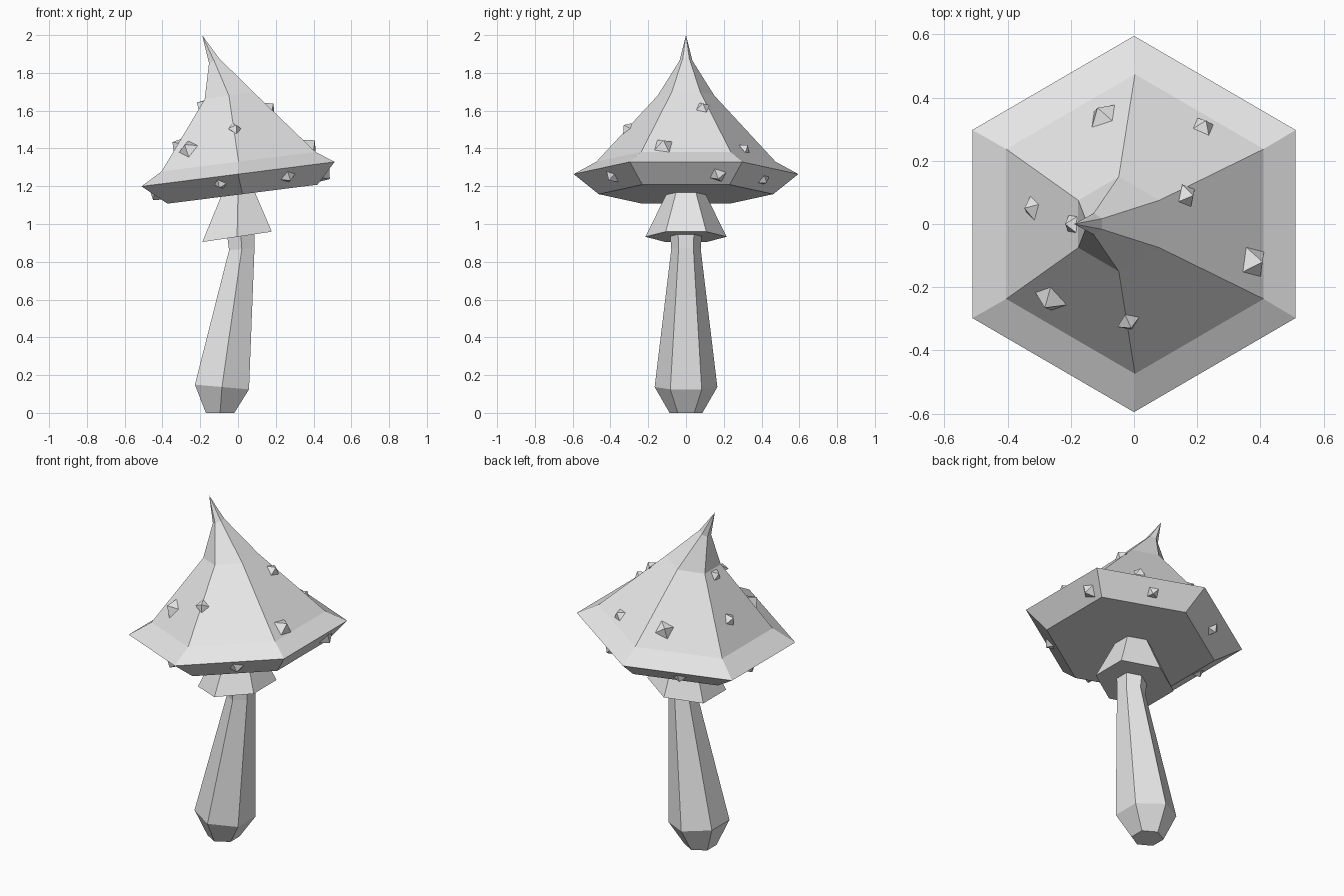
import bpy, bmesh, math
from mathutils import Vector, Matrix
from mathutils.bvhtree import BVHTree

if "Cube" in bpy.data.objects:
    bpy.data.objects.remove(bpy.data.objects["Cube"], do_unlink=True)

# One pale grey for every part
grey = bpy.data.materials.new("pale_grey")
grey.use_nodes = True
grey.diffuse_color = (0.8, 0.8, 0.8, 1)
grey.node_tree.nodes["Principled BSDF"].inputs["Base Color"].default_value = (0.8, 0.8, 0.8, 1)


def finish(name, bm):
    mesh = bpy.data.meshes.new(name)
    bm.to_mesh(mesh)
    bm.free()
    mesh.materials.append(grey)
    obj = bpy.data.objects.new(name, mesh)
    bpy.context.collection.objects.link(obj)
    return obj


def hex_loft(rings):
    """Join tilted hexagon rings given as (centre x, z, radius, tilt); zero radius ends in a tip."""
    bm = bmesh.new()
    loops = []
    for cx, z, r, tilt in rings:
        count = 6 if r else 1
        angles = [math.radians(30 + 60 * i) for i in range(count)]
        loops.append([bm.verts.new((cx + r * math.cos(a) * math.cos(tilt),
                                    r * math.sin(a),
                                    z + r * math.cos(a) * math.sin(tilt))) for a in angles])
    for low, high in zip(loops, loops[1:]):
        for i in range(6):
            j = (i + 1) % 6
            if len(high) == 1:
                bm.faces.new((low[i], low[j], high[0]))
            else:
                bm.faces.new((low[i], low[j], high[j], high[i]))
    for loop in (loops[0], loops[-1]):
        if len(loop) == 6:
            bm.faces.new(loop)
    bmesh.ops.recalc_face_normals(bm, faces=bm.faces)
    return bm


# Bent stem
finish("stem", hex_loft([
    (-0.095, 0, 0.087, 0),
    (-0.085, 0.137, 0.166, -0.087),
    (0.02, 0.867, 0.078, 0.08),
    (0, 1.17, 0.1, 0.126),
]))

# Flared skirt under the cap
finish("skirt", hex_loft([
    (-0.005, 0.932, 0.215, 0.148),
    (0, 1.17, 0.098, 0.126),
]))

# Pointed, tilted cap
cap = hex_loft([
    (0.024, 1.158, 0.462, 0.126),
    (0, 1.264, 0.595, 0.126),
    (0.003, 1.33, 0.474, 0.126),
    (-0.048, 1.68, 0.15, 0.15),
    (-0.127, 1.865, 0.034, 0.45),
    (-0.19, 2.0, 0, 0),
])
surface = BVHTree.FromBMesh(cap)
finish("cap", cap)

# Faceted warts: position, size, spin
warts = [
    ((-0.10, 0.345, 1.41), 0.052, 0.3),
    ((0.22, 0.31, 1.40), 0.038, 0.8),
    ((0.17, 0.09, 1.62), 0.04, 0.5),
    ((0.375, -0.12, 1.41), 0.056, 0.6),
    ((-0.02, -0.305, 1.50), 0.038, 0),
    ((-0.265, -0.24, 1.40), 0.056, 0.4),
    ((-0.325, 0.05, 1.42), 0.04, 0.3),
    ((-0.195, 0, 1.63), 0.036, 0.7),
    ((-0.09, -0.48, 1.22), 0.036, 0.1),
    ((0.265, -0.39, 1.25), 0.042, 0.5),
    ((0.47, 0.17, 1.25), 0.046, 0.4),
    ((0.21, 0.41, 1.235), 0.036, 0.6),
    ((-0.23, 0.385, 1.18), 0.038, 0.2),
    ((-0.44, 0.02, 1.14), 0.036, 0.3),
]
for n, (place, size, spin) in enumerate(warts, 1):
    spot, normal, _, _ = surface.find_nearest(Vector(place))
    turn = normal.to_track_quat('Z', 'Y').to_matrix().to_4x4()
    bm = bmesh.new()
    bmesh.ops.create_uvsphere(bm, u_segments=4, v_segments=2, radius=size,
                              matrix=Matrix.Translation(spot) @ turn
                              @ Matrix.Rotation(spin, 4, 'Z') @ Matrix.Diagonal((1, 1, 0.75, 1)))
    finish(f"wart_{n}", bm)
